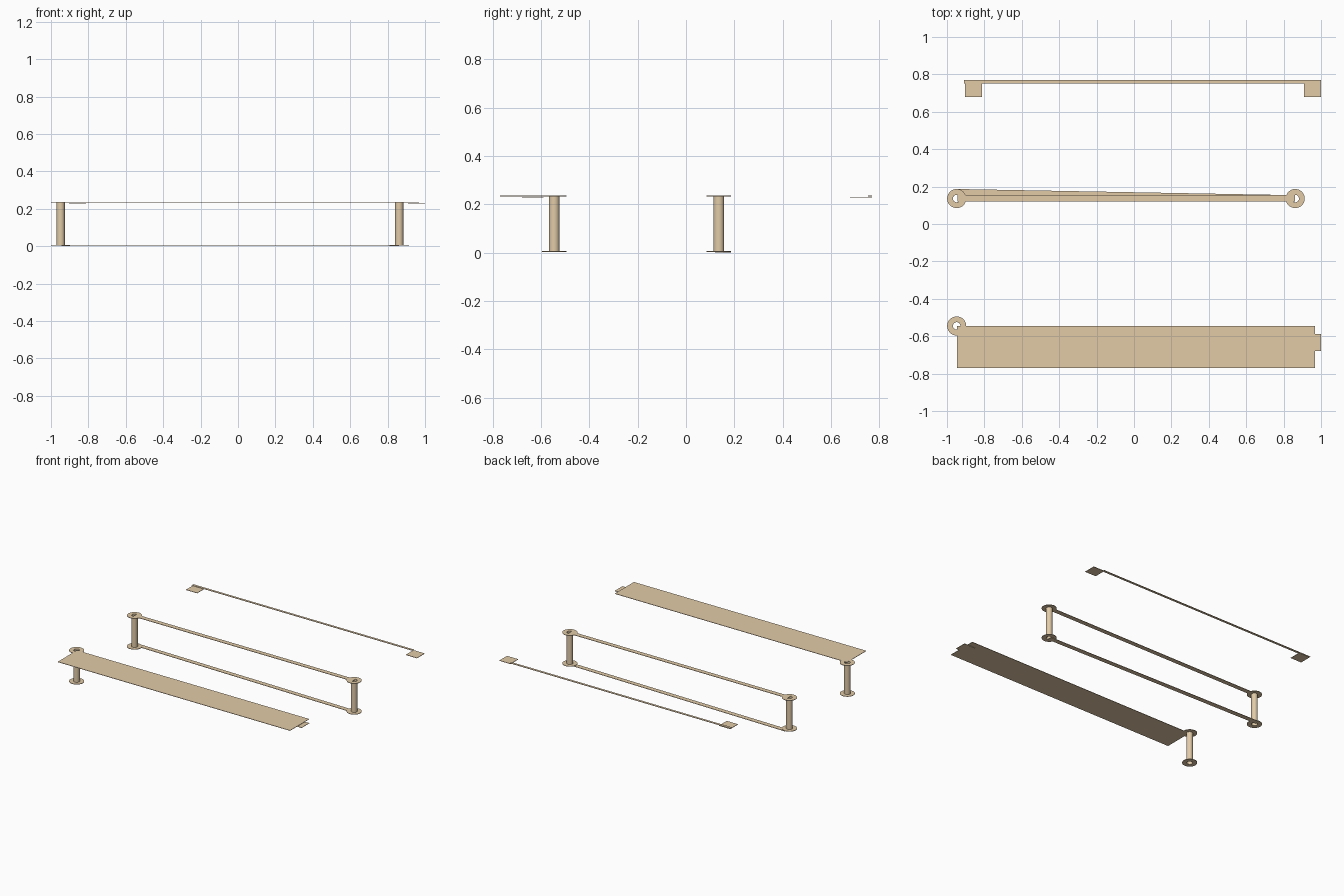
import bpy, bmesh, math

if "Cube" in bpy.data.objects:
    bpy.data.objects.remove(bpy.data.objects["Cube"])

T = 0.003            # sheet thickness
TOP, BOTTOM = 0.233, 0.003
copper = bpy.data.materials.new("copper")
copper.diffuse_color = (0.76, 0.60, 0.39, 1)
copper.use_nodes = True
copper.node_tree.nodes["Principled BSDF"].inputs["Base Color"].default_value = copper.diffuse_color


def add_object(name, bm):
    bmesh.ops.recalc_face_normals(bm, faces=bm.faces)
    mesh = bpy.data.meshes.new(name)
    bm.to_mesh(mesh)
    bm.free()
    obj = bpy.data.objects.new(name, mesh)
    mesh.materials.append(copper)
    bpy.context.collection.objects.link(obj)
    return obj


def sheet(name, outline, z):
    """Thin flat plate from an outline."""
    bm = bmesh.new()
    face = bm.faces.new([bm.verts.new((x, y, z)) for x, y in outline])
    new = bmesh.ops.extrude_face_region(bm, geom=[face])["geom"]
    bmesh.ops.translate(bm, vec=(0, 0, T),
                        verts=[v for v in new if isinstance(v, bmesh.types.BMVert)])
    return add_object(name, bm)


def rect(x0, x1, y0, y1):
    return [(x0, y0), (x1, y0), (x1, y1), (x0, y1)]


def ring_tube(name, x, y, r_in, r_out, z0, z1, sides=32):
    """Hollow round section swept around a vertical axis."""
    bm = bmesh.new()
    profile = [(r_in, z0), (r_out, z0), (r_out, z1), (r_in, z1)]
    loops = []
    for i in range(sides):
        a = 2 * math.pi * i / sides
        loops.append([bm.verts.new((x + r * math.cos(a), y + r * math.sin(a), z))
                      for r, z in profile])
    for i in range(sides):
        a, b = loops[i], loops[(i + 1) % sides]
        for k in range(4):
            m = (k + 1) % 4
            face = bm.faces.new((a[k], b[k], b[m], a[m]))
            face.smooth = k in (1, 3)
    obj = add_object(name, bm)
    for e in obj.data.edges:          # keep the rims crisp
        p, q = (obj.data.vertices[v].co for v in e.vertices)
        e.use_edge_sharp = abs(p.z - q.z) < 1e-5
    return obj


# Vias: hollow barrel with a flat ring at each end
vias = {"back_left": (-0.948, 0.136), "back_right": (0.862, 0.136),
        "front_left": (-0.948, -0.545)}
for label, (x, y) in vias.items():
    ring_tube(f"via_barrel_{label}", x, y, 0.020, 0.022, BOTTOM, TOP + T)
    ring_tube(f"via_top_ring_{label}", x, y, 0.020, 0.051, TOP, TOP + T)
    ring_tube(f"via_bottom_ring_{label}", x, y, 0.020, 0.051, BOTTOM, BOTTOM + T)

# Traces joining the two back vias, one on each layer
sheet("upper_trace", rect(-0.945, 0.86, 0.119, 0.154), TOP)
sheet("lower_trace", [(-0.945, 0.151), (0.86, 0.119), (0.86, 0.154), (-0.945, 0.187)], 0)

# Wide front plate and narrow back trace
sheet("wide_plate", rect(-0.946, 0.968, -0.77, -0.545), TOP)
sheet("back_trace", rect(-0.908, 0.91, 0.752, 0.77), TOP)

# Square contact pads, slightly below the traces
for label, x, y in (("back_left", -0.858, 0.724), ("back_right", 0.954, 0.724),
                    ("front_right", 0.954, -0.634)):
    sheet(f"pad_{label}", rect(x - 0.046, x + 0.046, y - 0.045, y + 0.045), TOP - 0.005)
